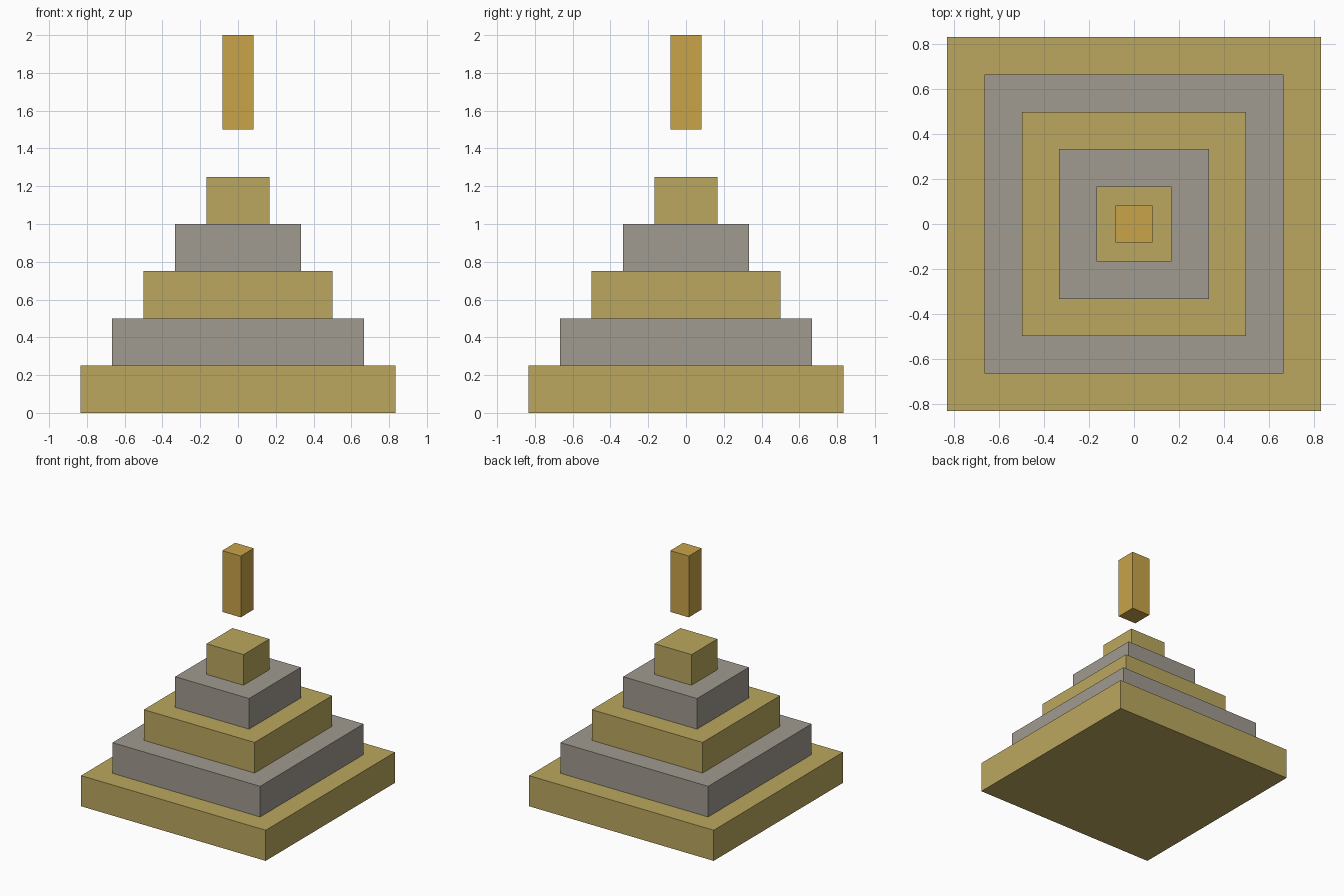
import bpy

if "Cube" in bpy.data.objects:
    bpy.data.objects.remove(bpy.data.objects["Cube"])


def material(name, rgb):
    """Flat material from 0-255 sRGB values, stored as linear."""
    def linear(c):
        c /= 255
        return c / 12.92 if c <= 0.04045 else ((c + 0.055) / 1.055) ** 2.4
    mat = bpy.data.materials.new(name)
    mat.diffuse_color = (*[linear(c) for c in rgb], 1)
    mat.use_nodes = True
    mat.node_tree.nodes["Principled BSDF"].inputs["Base Color"].default_value = mat.diffuse_color
    return mat


def block(name, width, bottom, height, mat):
    """Square block centred on the z axis."""
    bpy.ops.mesh.primitive_cube_add(size=1, location=(0, 0, bottom + height / 2))
    obj = bpy.context.object
    obj.name = name
    obj.scale = (width, width, height)
    bpy.ops.object.transform_apply(location=False, rotation=False, scale=True)
    obj.data.materials.append(mat)
    return obj


sand = material("sandstone", (187, 167, 95))
grey = material("grey stone", (160, 155, 144))
gold = material("gold", (200, 163, 74))

# Five stepped tiers, alternating stone colours
STEP = 1 / 3
TIER_HEIGHT = 0.25
for i in range(5):
    block(f"tier_{i + 1}", (5 - i) * STEP, i * TIER_HEIGHT, TIER_HEIGHT,
          grey if i % 2 else sand)

# Pillar floating above the top tier
block("floating_pillar", STEP / 2, 1.5, 0.5, gold)
